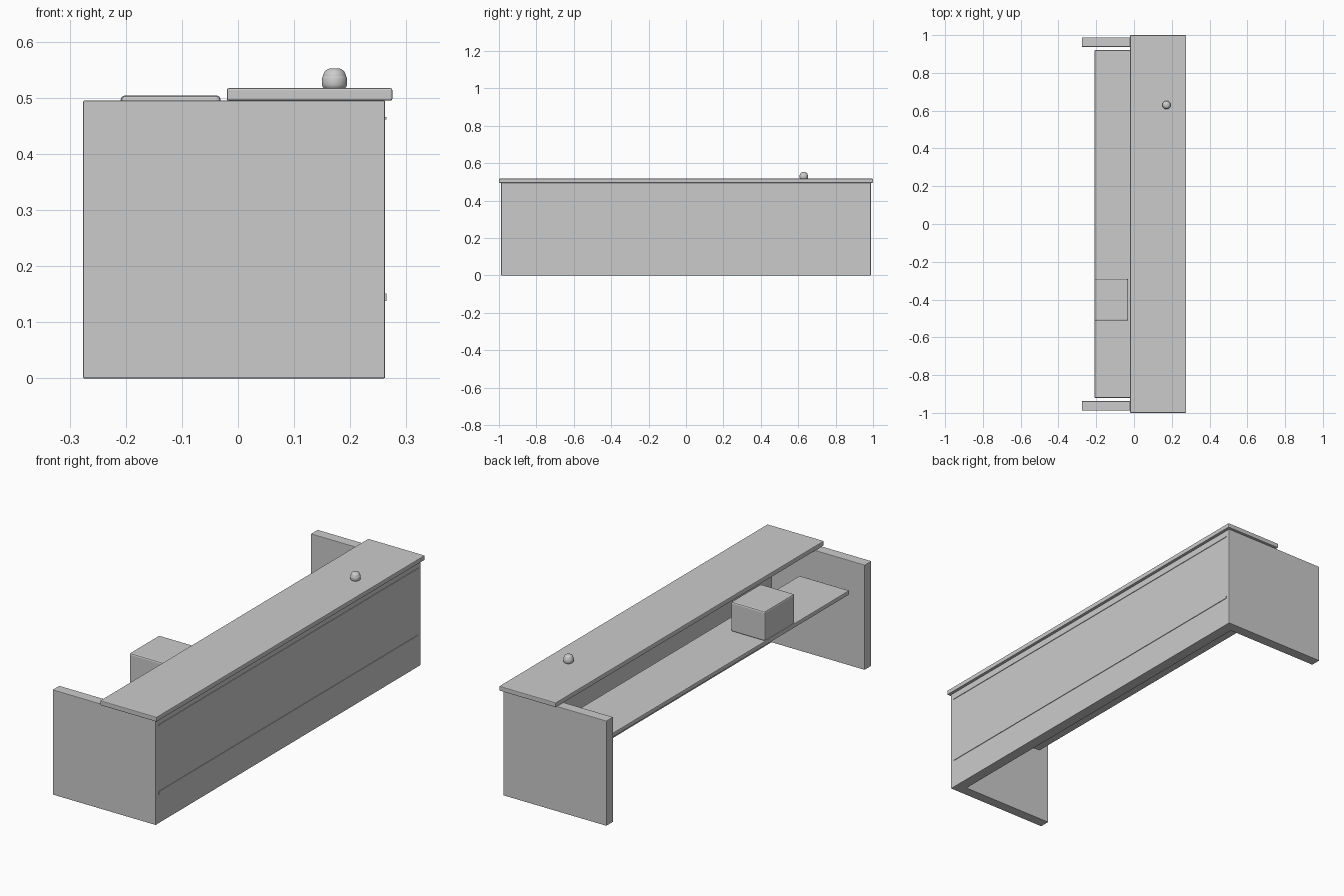
import bpy, bmesh, math

if "Cube" in bpy.data.objects:
    bpy.data.objects.remove(bpy.data.objects["Cube"])


def make_object(name, bm):
    bmesh.ops.recalc_face_normals(bm, faces=bm.faces)
    mesh = bpy.data.meshes.new(name)
    bm.to_mesh(mesh)
    bm.free()
    ob = bpy.data.objects.new(name, mesh)
    bpy.context.collection.objects.link(ob)
    return ob


def prism(name, outline, z0, z1, bevel=0.0):
    """Extrude a plan outline from z0 to z1, with softened edges."""
    bm = bmesh.new()
    base = bm.faces.new([bm.verts.new((x, y, z0)) for x, y in outline])
    top = bmesh.ops.extrude_face_region(bm, geom=[base])["geom"]
    bmesh.ops.translate(bm, vec=(0, 0, z1 - z0),
                        verts=[v for v in top if isinstance(v, bmesh.types.BMVert)])
    ob = make_object(name, bm)
    if bevel:
        mod = ob.modifiers.new("soft_edges", "BEVEL")
        mod.width = bevel
        mod.segments = 2
    return ob


def box(name, x0, x1, y0, y1, z0, z1, bevel=0.0):
    return prism(name, [(x0, y0), (x1, y0), (x1, y1), (x0, y1)], z0, z1, bevel)


def lathe(name, profile, x, y, segments=32):
    """Spin an (r, z) profile around a vertical axis at x, y."""
    bm = bmesh.new()
    verts = [bm.verts.new((r, 0, z)) for r, z in profile]
    edges = [bm.edges.new(pair) for pair in zip(verts, verts[1:])]
    bmesh.ops.spin(bm, geom=verts + edges, axis=(0, 0, 1), cent=(0, 0, 0),
                   angle=math.tau, steps=segments)
    bmesh.ops.remove_doubles(bm, verts=bm.verts, dist=0.0001)
    ob = make_object(name, bm)
    ob.location = (x, y, 0)
    bpy.ops.object.select_all(action="DESELECT")
    ob.select_set(True)
    bpy.context.view_layer.objects.active = ob
    bpy.ops.object.shade_smooth_by_angle(angle=math.radians(35))
    return ob


# U-shaped body: long customer-side panel with two end panels
prism("counter_body", [(-0.276, -0.988), (0.262, -0.988), (0.262, 0.988), (-0.276, 0.988),
                       (-0.276, 0.938), (0.21, 0.938), (0.21, -0.938), (-0.276, -0.938)],
      0, 0.495, 0.002)

# Raised transaction top
box("counter_top", -0.02, 0.275, -1, 1, 0.495, 0.517, 0.003)

# Lower work surface behind the counter, with an equipment box on it
box("work_surface", -0.208, 0.052, -0.92, 0.92, 0.344, 0.364, 0.003)
box("equipment_box", -0.209, -0.031, -0.512, -0.29, 0.364, 0.504, 0.007)

# Thin trim strips on the customer side
for name, z0, z1 in (("lower_trim", 0.138, 0.151), ("upper_trim", 0.461, 0.466)):
    box(name, 0.259, 0.265, -0.968, 0.968, z0, z1)

# Desk bell: rounded base and domed cap
lathe("bell_base", [(0, 0.516), (0.018, 0.516), (0.021, 0.519), (0.0225, 0.524),
                    (0.0225, 0.534), (0.021, 0.538), (0.019, 0.540), (0, 0.540)], 0.172, 0.63)
lathe("bell_dome", [(0, 0.538), (0.0205, 0.538), (0.0195, 0.543), (0.0165, 0.548),
                    (0.011, 0.5515), (0.005, 0.5525), (0, 0.5525)], 0.172, 0.63)
